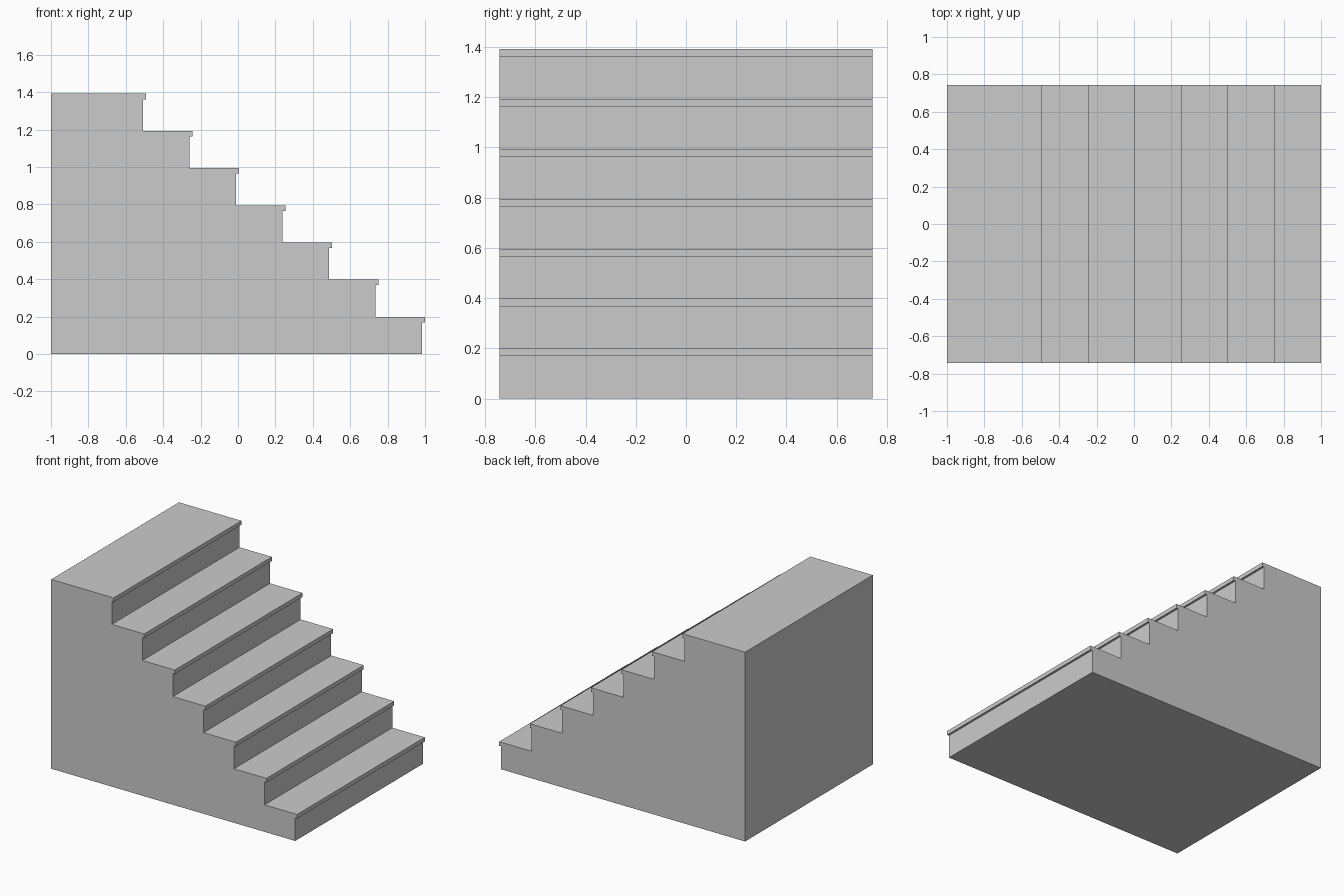
import bpy
import bmesh

if "Cube" in bpy.data.objects:
    bpy.data.objects.remove(bpy.data.objects["Cube"])

STEPS = 7
RUN, RISE = 0.2487, 0.1988         # going and height of one step
NOSE, THICK = 0.015, 0.03          # tread overhang and lip thickness
HALF_WIDTH = 0.742

# Side profile: back edge, then every riser and overhanging nosing from the bottom up
profile = [(-1, 0)]
for i in range(STEPS):
    nose_x = 1 - i * RUN
    riser_x = nose_x - NOSE
    top = (i + 1) * RISE
    profile += [(riser_x, i * RISE), (riser_x, top - THICK),
                (nose_x, top - THICK), (nose_x, top)]
profile.append((-1, STEPS * RISE))

# Solid staircase: profile extruded across the full width
bm = bmesh.new()
face = bm.faces.new([bm.verts.new((x, -HALF_WIDTH, z)) for x, z in profile])
extruded = bmesh.ops.extrude_face_region(bm, geom=[face], use_keep_orig=True)
verts = [v for v in extruded["geom"] if isinstance(v, bmesh.types.BMVert)]
bmesh.ops.translate(bm, verts=verts, vec=(0, 2 * HALF_WIDTH, 0))
bmesh.ops.recalc_face_normals(bm, faces=bm.faces)

mesh = bpy.data.meshes.new("staircase")
bm.to_mesh(mesh)
bm.free()
staircase = bpy.data.objects.new("staircase", mesh)
bpy.context.collection.objects.link(staircase)
